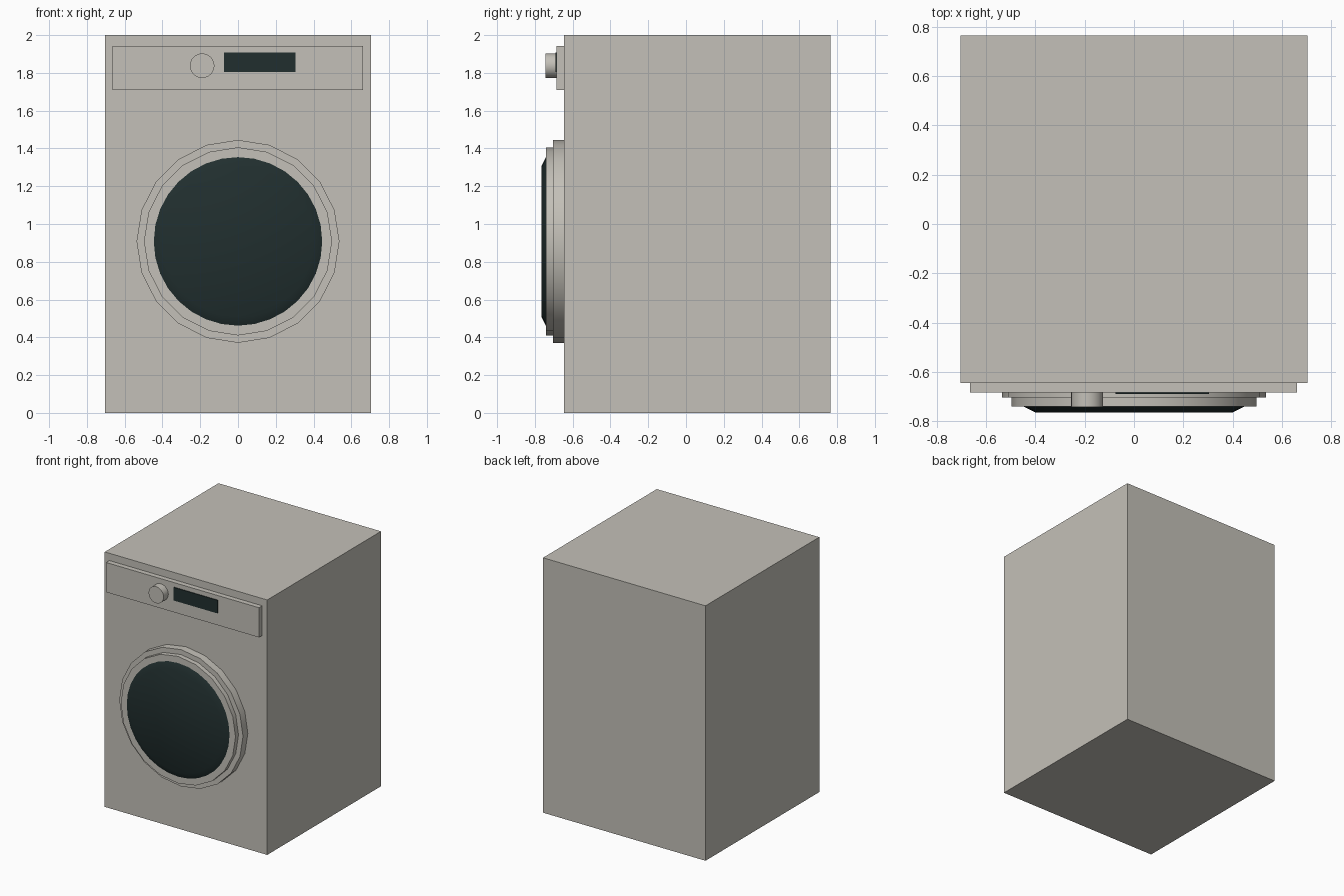
import bpy
import math

cube = bpy.data.objects.get("Cube")
if cube:
    bpy.data.objects.remove(cube, do_unlink=True)


def material(name, color, roughness):
    mat = bpy.data.materials.new(name)
    mat.use_nodes = True
    mat.diffuse_color = color
    bsdf = mat.node_tree.nodes["Principled BSDF"]
    bsdf.inputs["Base Color"].default_value = color
    bsdf.inputs["Roughness"].default_value = roughness
    return mat


enamel = material("warm grey enamel", (0.55, 0.53, 0.48, 1), 0.5)
dark_glass = material("dark glass", (0.015, 0.028, 0.028, 1), 0.2)


def box(name, x, y, z, mat):
    """Box spanning the given (low, high) ranges."""
    spans = (x, y, z)
    bpy.ops.mesh.primitive_cube_add(size=1, location=[sum(s) / 2 for s in spans])
    obj = bpy.context.object
    obj.name = name
    obj.scale = [s[1] - s[0] for s in spans]
    bpy.ops.object.transform_apply(location=False, rotation=False, scale=True)
    obj.data.materials.append(mat)
    return obj


def disc(name, x, z, back, front, radius, mat, sides, front_radius=None):
    """Disc facing the front, optionally tapering towards it."""
    bpy.ops.mesh.primitive_cone_add(
        vertices=sides, radius1=radius, radius2=front_radius or radius,
        depth=back - front, location=(x, (back + front) / 2, z),
        rotation=(math.pi / 2, 0, 0))
    obj = bpy.context.object
    obj.name = name
    obj.data.materials.append(mat)
    bpy.ops.object.shade_smooth_by_angle(angle=math.radians(30))
    return obj


# Cabinet
FACE = -0.645
box("cabinet", (-0.705, 0.705), (FACE, 0.765), (0, 2), enamel)

# Control panel with dial and display
PANEL = -0.685
box("control_panel", (-0.665, 0.662), (PANEL, FACE), (1.71, 1.943), enamel)
box("display", (-0.075, 0.305), (PANEL - 0.006, PANEL), (1.805, 1.908), dark_glass)
disc("dial", -0.19, 1.838, PANEL, -0.744, 0.065, enamel, 24)

# Stepped door rings and tapered glass
DOOR_Z = 0.908
disc("door_outer_ring", 0, DOOR_Z, FACE, -0.705, 0.537, enamel, 20)
disc("door_inner_ring", 0, DOOR_Z, -0.705, -0.742, 0.498, enamel, 20)
disc("door_glass", 0, DOOR_Z, -0.742, -0.765, 0.446, dark_glass, 32, 0.4)
